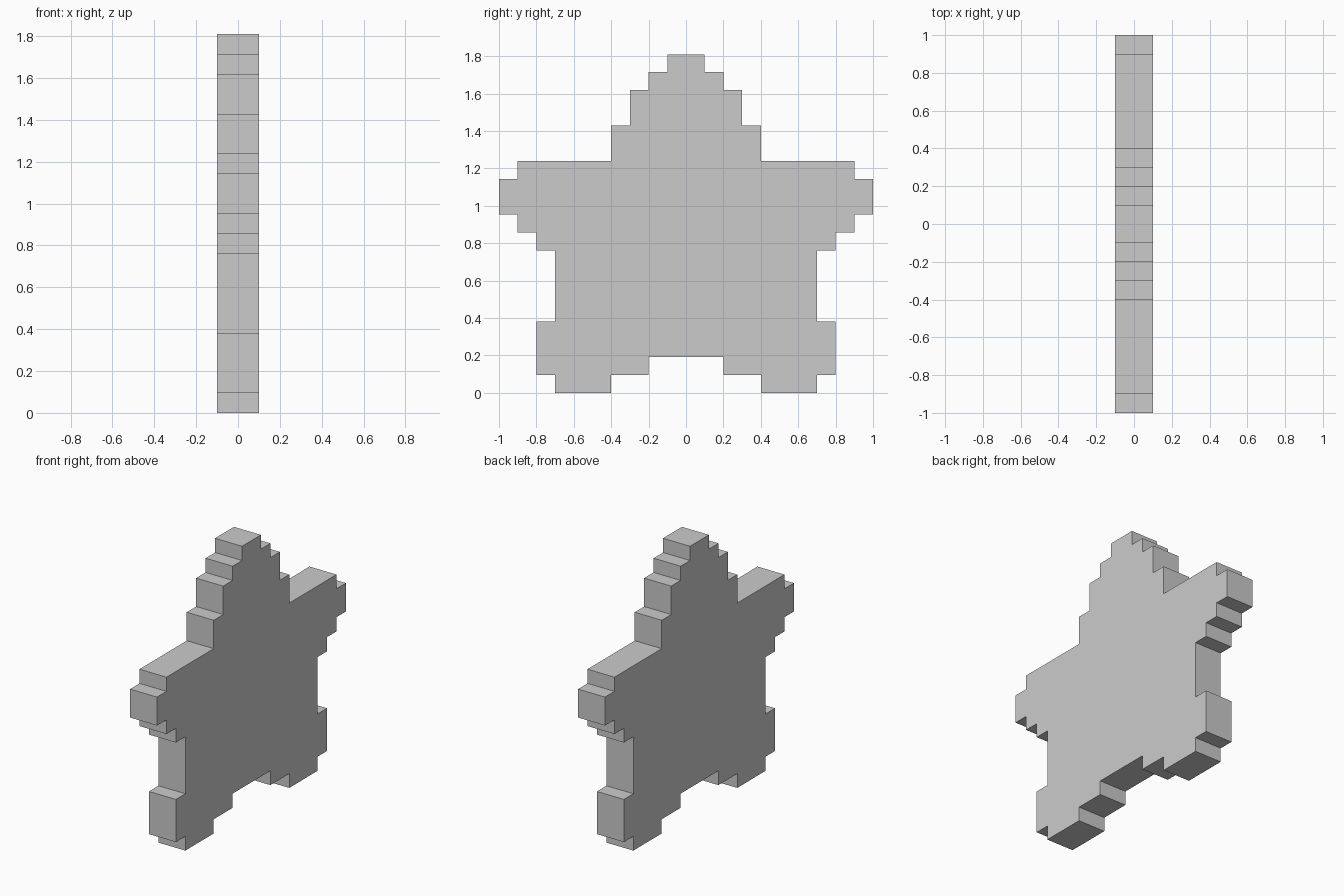
import bpy, bmesh

if "Cube" in bpy.data.objects:
    bpy.data.objects.remove(bpy.data.objects["Cube"])

STEP_Y = 0.1            # width of one pixel step
STEP_Z = 1.81 / 19      # height of one pixel step
HALF_DEPTH = 0.1

# Right half of the stepped star outline, in pixel steps, bottom to top
half = [(2, 2), (2, 1), (4, 1), (4, 0), (7, 0), (7, 1), (8, 1), (8, 4),
        (7, 4), (7, 8), (8, 8), (8, 9), (9, 9), (9, 10), (10, 10), (10, 12),
        (9, 12), (9, 13), (4, 13), (4, 15), (3, 15), (3, 17), (2, 17),
        (2, 18), (1, 18), (1, 19)]
outline = half + [(-y, z) for y, z in reversed(half)]

# Fill the mirrored outline and extrude it along x
bm = bmesh.new()
face = bm.faces.new([bm.verts.new((-HALF_DEPTH, y * STEP_Y, z * STEP_Z))
                     for y, z in outline])
result = bmesh.ops.extrude_face_region(bm, geom=[face], use_keep_orig=True)
new_verts = [g for g in result["geom"] if isinstance(g, bmesh.types.BMVert)]
bmesh.ops.translate(bm, verts=new_verts, vec=(2 * HALF_DEPTH, 0, 0))
bmesh.ops.recalc_face_normals(bm, faces=bm.faces)

# Pixel star plate
mesh = bpy.data.meshes.new("pixel_star")
bm.to_mesh(mesh)
bm.free()
star = bpy.data.objects.new("pixel_star", mesh)
bpy.context.collection.objects.link(star)
